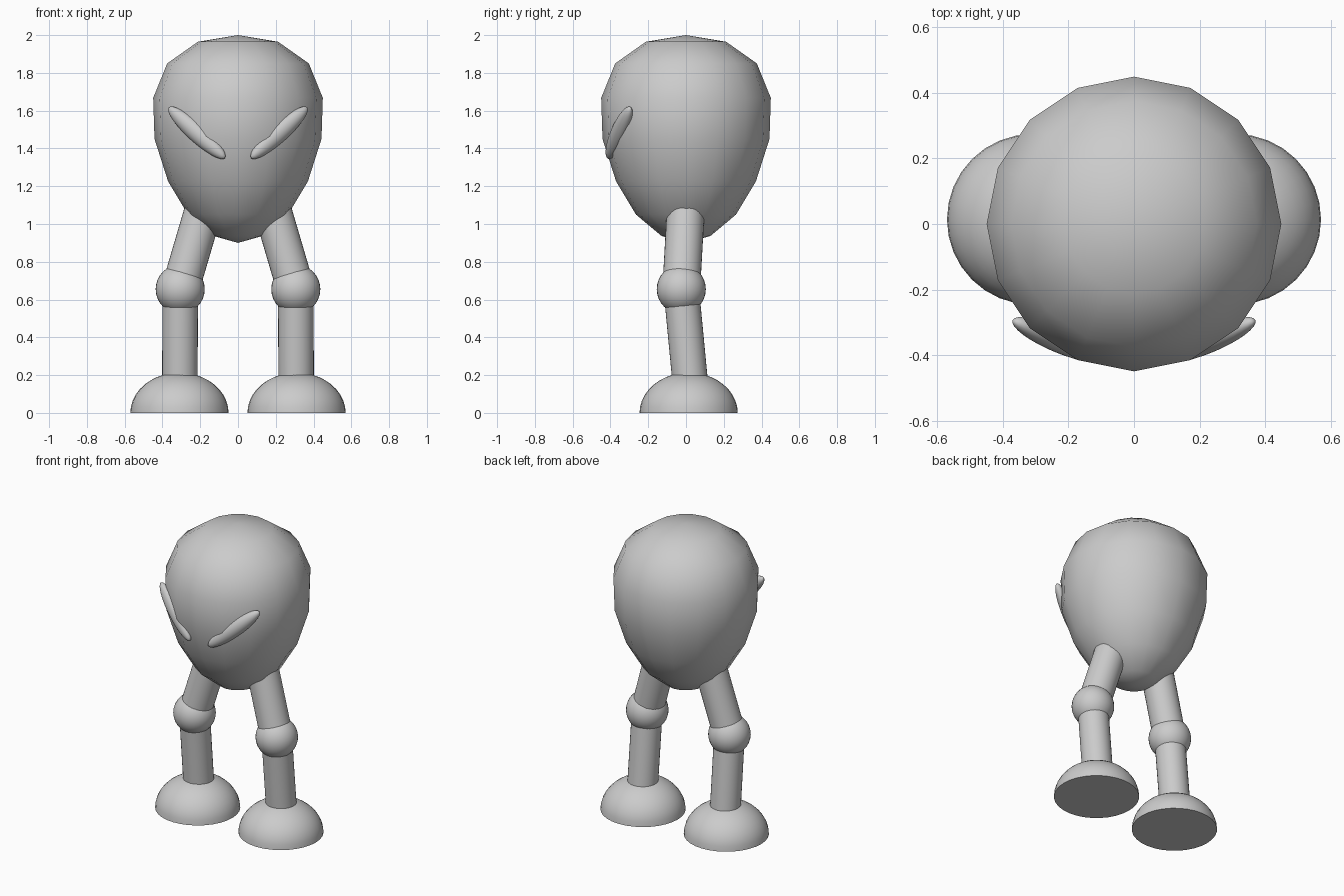
import bpy, bmesh, math
from mathutils import Vector, Matrix

if "Cube" in bpy.data.objects:
    bpy.data.objects.remove(bpy.data.objects["Cube"])

grey = bpy.data.materials.new("plain grey")
grey.diffuse_color = (0.6, 0.6, 0.6, 1)
grey.use_nodes = True
grey.node_tree.nodes["Principled BSDF"].inputs["Base Color"].default_value = grey.diffuse_color


def finish(bm, name, angle=None):
    """Turn a bmesh into a smooth-shaded object."""
    bmesh.ops.recalc_face_normals(bm, faces=bm.faces)
    for f in bm.faces:
        f.smooth = True
    if angle:
        for e in bm.edges:
            if len(e.link_faces) == 2 and e.calc_face_angle() > math.radians(angle):
                e.smooth = False
    me = bpy.data.meshes.new(name)
    bm.to_mesh(me)
    bm.free()
    me.materials.append(grey)
    ob = bpy.data.objects.new(name, me)
    bpy.context.collection.objects.link(ob)
    return ob


def lathe(profile, segments, name, centre=(0, 0), angle=None):
    """Revolve (radius, z) points about a vertical axis."""
    bm = bmesh.new()
    vs = [bm.verts.new((r, 0, z)) for r, z in profile]
    es = [bm.edges.new(p) for p in zip(vs, vs[1:])]
    bmesh.ops.spin(bm, geom=vs + es, cent=(0, 0, 0), axis=(0, 0, 1),
                   angle=math.tau, steps=segments, use_duplicate=False)
    bmesh.ops.remove_doubles(bm, verts=bm.verts, dist=1e-4)
    bmesh.ops.translate(bm, verts=bm.verts, vec=(*centre, 0))
    return finish(bm, name, angle)


def rod(a, b, radius, name):
    """Capped cylinder between two points."""
    a, b = Vector(a), Vector(b)
    d = b - a
    m = Matrix.Translation((a + b) / 2) @ d.to_track_quat('Z', 'Y').to_matrix().to_4x4()
    bm = bmesh.new()
    bmesh.ops.create_cone(bm, cap_ends=True, segments=32, radius1=radius,
                          radius2=radius, depth=d.length, matrix=m)
    return finish(bm, name, 40)


def ball(matrix, name):
    bm = bmesh.new()
    bmesh.ops.create_uvsphere(bm, u_segments=32, v_segments=16, radius=1, matrix=matrix)
    return finish(bm, name)


# Egg-shaped head, 16 sides and 8 rings
lathe([(0, 2.0), (0.212, 1.965), (0.375, 1.85), (0.449, 1.668), (0.442, 1.45),
       (0.37, 1.225), (0.265, 1.05), (0.13, 0.937), (0, 0.9)], 16, "head")

for s, side in ((-1, "left"), (1, "right")):
    knee = (s * 0.306, -0.025, 0.655)

    # Slanted eye, half sunk in the head
    u = Vector((s * 0.71, 0.28, 0.64)).normalized()
    n = Vector((s * 0.5, -0.86, 0))
    n = (n - n.dot(u) * u).normalized()
    w = n.cross(u)
    axes = Matrix((u, w, n)).transposed().to_4x4()
    ball(Matrix.Translation((s * 0.218, -0.354, 1.483)) @ axes
         @ Matrix.Diagonal((0.209, 0.05, 0.042, 1)), side + "_eye")

    # Leg: thigh, knee and shin
    rod(knee, (s * 0.175, 0.0, 1.1), 0.1, side + "_thigh")
    ball(Matrix.Translation(knee) @ Matrix.Scale(0.13, 4), side + "_knee")
    rod((s * 0.308, 0.032, 0.06), knee, 0.094, side + "_shin")

    # Half-dome foot with a flat sole
    dome = [(0, 0)] + [(0.26 * math.cos(math.radians(t)), 0.213 * math.sin(math.radians(t)))
                       for t in range(0, 90, 9)] + [(0, 0.213)]
    lathe(dome, 32, side + "_foot", (s * 0.31, 0.014), 50)
